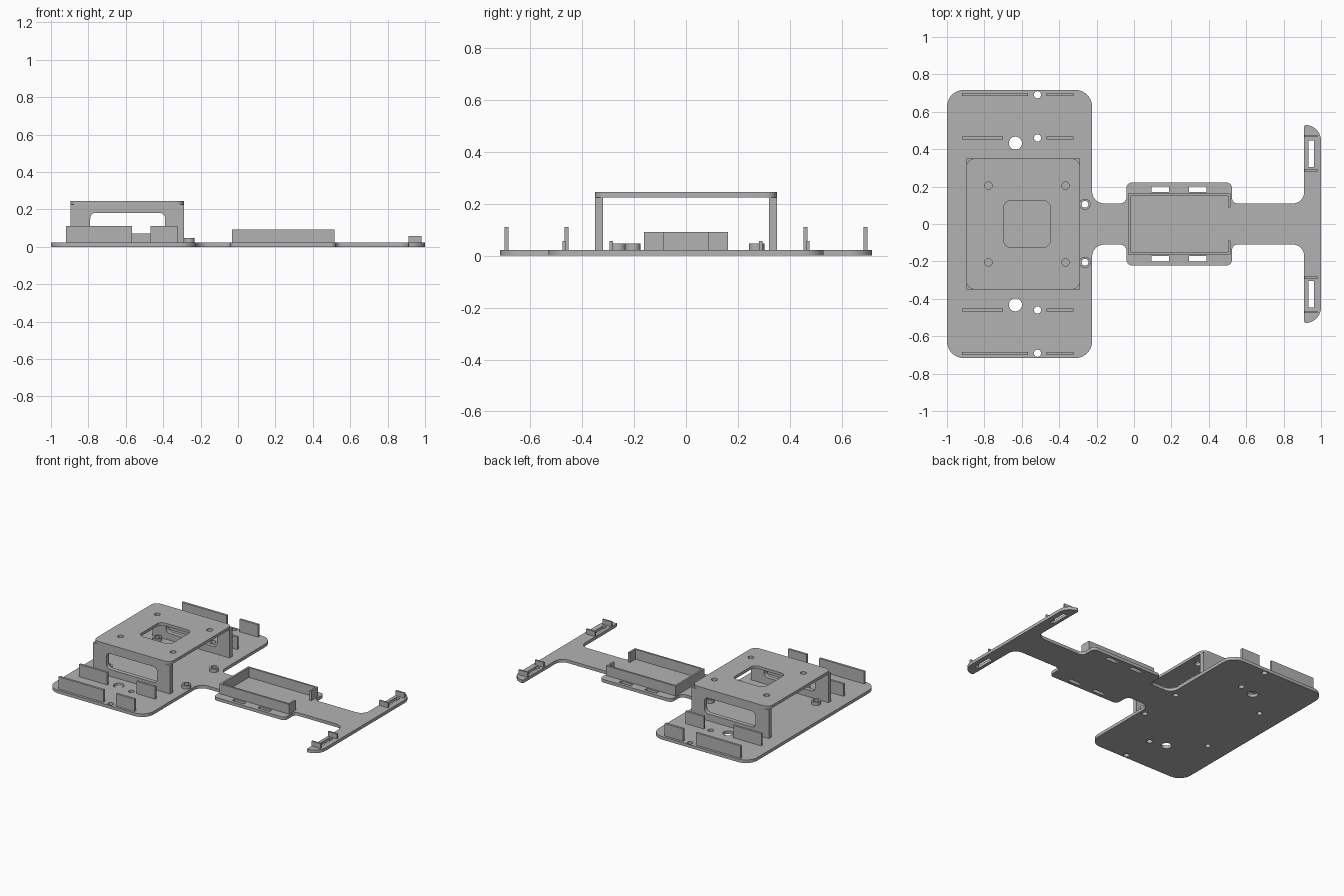
import bpy, bmesh, math
from mathutils import Vector, Matrix

cube = bpy.data.objects.get("Cube")
if cube:
    bpy.data.objects.remove(cube, do_unlink=True)

grey = bpy.data.materials.new("plain grey")
grey.use_nodes = True
COLOUR = (0.45, 0.45, 0.45, 1)
grey.diffuse_color = COLOUR
grey.node_tree.nodes["Principled BSDF"].inputs["Base Color"].default_value = COLOUR

BASE = 0.022      # top of the base plate
parts = []


def fillet(corners, steps=8):
    """Round the right-angled corners (x, y, radius) of a closed outline."""
    out = []
    for i, (x, y, r) in enumerate(corners):
        p = Vector((x, y))
        if r == 0:
            out.append(p)
            continue
        a = (Vector(corners[i - 1][:2]) - p).normalized()
        b = (Vector(corners[(i + 1) % len(corners)][:2]) - p).normalized()
        centre = p + (a + b) * r
        for k in range(steps + 1):
            t = math.pi / 2 * k / steps
            out.append(centre - r * (b * math.cos(t) + a * math.sin(t)))
    return out


def rect(x0, x1, y0, y1, r=0):
    return fillet([(x0, y0, r), (x1, y0, r), (x1, y1, r), (x0, y1, r)])


def circle(x, y, r, n=32):
    return [Vector((x + r * math.cos(2 * math.pi * k / n),
                    y + r * math.sin(2 * math.pi * k / n))) for k in range(n)]


def sheet(name, outlines, z0, z1, matrix=None):
    """Extrude an outline, with further outlines as holes, from z0 to z1."""
    curve = bpy.data.curves.new(name, 'CURVE')
    curve.dimensions = '2D'
    curve.fill_mode = 'BOTH'
    curve.extrude = (z1 - z0) / 2
    for pts in outlines:
        spline = curve.splines.new('POLY')
        spline.points.add(len(pts) - 1)
        for sp, p in zip(spline.points, pts):
            sp.co = (p.x, p.y, 0, 1)
        spline.use_cyclic_u = True
    helper = bpy.data.objects.new(name + "_profile", curve)
    bpy.context.collection.objects.link(helper)
    dg = bpy.context.evaluated_depsgraph_get()
    mesh = bpy.data.meshes.new_from_object(helper.evaluated_get(dg))
    bpy.data.objects.remove(helper, do_unlink=True)

    bm = bmesh.new()
    bm.from_mesh(mesh)
    bmesh.ops.remove_doubles(bm, verts=bm.verts, dist=1e-5)
    bmesh.ops.translate(bm, verts=bm.verts, vec=(0, 0, (z0 + z1) / 2))
    if matrix:
        bmesh.ops.transform(bm, verts=bm.verts, matrix=matrix)
    bmesh.ops.recalc_face_normals(bm, faces=bm.faces)
    bm.to_mesh(mesh)
    bm.free()
    mesh.materials.clear()
    mesh.materials.append(grey)
    obj = bpy.data.objects.new(name, mesh)
    bpy.context.collection.objects.link(obj)
    parts.append(obj)
    return obj


# Base plate: wide bay, neck, tray pad and tail bar in one outline
half = [(-1, .717, .09), (-.224, .717, .09), (-.224, .11, .065), (-.04, .11, .035),
        (-.04, .222, .03), (.524, .222, .03), (.524, .11, .03), (.91, .11, .06),
        (.91, .53, .012), (1, .53, .085)]
outline = fillet(half + [(x, -y, r) for x, y, r in reversed(half)])
bosses = [(-.262, .105), (-.262, -.205), (-.839, -.262), (-.826, .272)]
holes = [circle(x, y, .018) for x, y in bosses]
for s in (1, -1):
    holes += [circle(-.516, s * .691, .019), circle(-.516, s * .46, .019),
              circle(-.634, s * .432, .035)]
    for x0, x1 in ((.094, .186), (.294, .387)):
        holes.append(rect(x0, x1, s * .186 - .014, s * .186 + .014))
    holes.append(rect(.932, .963, s * .376 - .07, s * .376 + .07))
sheet("base_plate", [outline] + holes, 0, BASE)

# Mounting bosses around the screw holes
for i, (x, y) in enumerate(bosses):
    sheet(f"mounting_boss_{i + 1}", [circle(x, y, .03), circle(x, y, .018)], BASE, .046)

# Raised table: top sheet and two windowed side walls
table_holes = [circle(x, y, .02) for x in (-.778, -.366) for y in (-.205, .205)]
sheet("table_top", [rect(-.896, -.289, -.35, .35, .045),
                    rect(-.698, -.447, -.125, .125, .04)] + table_holes, .225, .245)
upright = Matrix.Rotation(math.pi / 2, 4, 'X')
for name, y0 in (("front_table_wall", .319), ("back_table_wall", -.35)):
    sheet(name, [rect(-.896, -.289, BASE, .225), rect(-.79, -.39, .07, .182, .03)],
          y0, y0 + .031, upright)

# Upright tabs on the bay and clips on the tail, mirrored front to back
tabs = [(-.92, -.568, .692, .11), (-.468, -.323, .692, .11),
        (-.92, -.70, .461, .11), (-.468, -.323, .461, .11)]
clips = [(.912, .982, .47, .057), (.912, .982, .288, .057)]
for side, s in (("back", 1), ("front", -1)):
    for label, group, t in (("tab", tabs, .008), ("clip", clips, .006)):
        for i, (x0, x1, y, top) in enumerate(group):
            sheet(f"{side}_{label}_{i + 1}", [rect(x0, x1, s * y - t, s * y + t)], BASE, top)

# Open tray with a gap in its tail end
w = .013
tray = [(.515, .087), (.515, .162), (-.032, .162), (-.032, -.162), (.515, -.162),
        (.515, -.087), (.515 - w, -.087), (.515 - w, -.162 + w), (-.032 + w, -.162 + w),
        (-.032 + w, .162 - w), (.515 - w, .162 - w), (.515 - w, .087)]
sheet("tray_wall", [[Vector(p) for p in tray]], BASE, .092)

# Smooth the rounded corners and keep the edges crisp
bpy.ops.object.select_all(action='DESELECT')
for obj in parts:
    obj.select_set(True)
bpy.context.view_layer.objects.active = parts[0]
bpy.ops.object.shade_smooth_by_angle(angle=math.radians(30))
